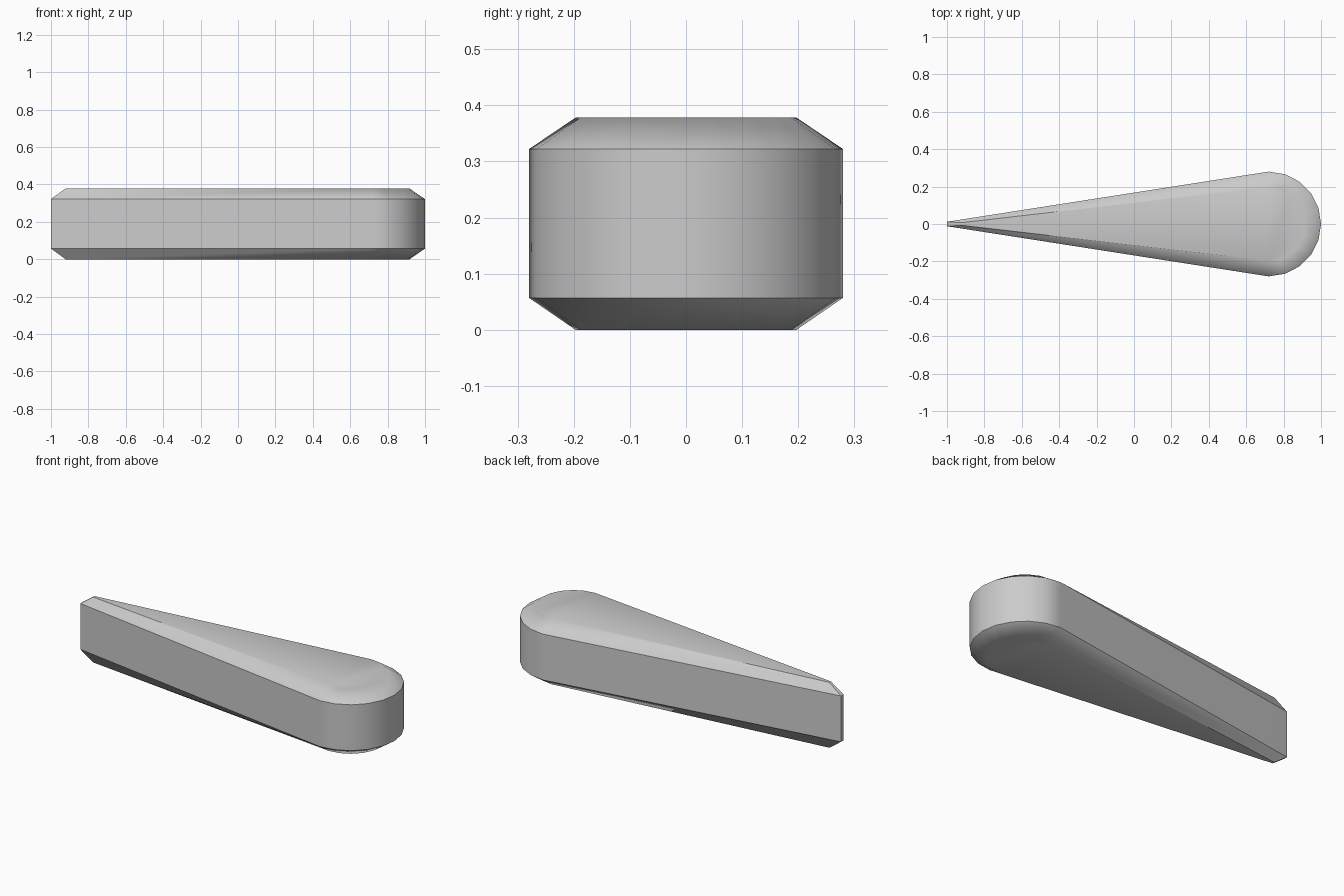
import bpy, bmesh, math

if "Cube" in bpy.data.objects:
    bpy.data.objects.remove(bpy.data.objects["Cube"])

CX = 0.72      # centre of the rounded end
STEPS = 10     # facets around the half circle


def outline(radius, tip_x, tip_half):
    """Teardrop outline, counter-clockwise from the narrow tip."""
    pts = [(tip_x, -tip_half)]
    for i in range(STEPS + 1):
        a = math.radians(-90 + 180 * i / STEPS)
        pts.append((CX + radius * math.cos(a), radius * math.sin(a)))
    pts.append((tip_x, tip_half))
    return pts


# Teardrop slab: four stacked outlines, chamfered at top and bottom
rim = outline(0.28, -1.0, 0.012)
cap = outline(0.197, -0.922, 0.007)
layers = [(cap, 0.0), (rim, 0.057), (rim, 0.322), (cap, 0.378)]

bm = bmesh.new()
rings = [[bm.verts.new((x, y, z)) for x, y in pts] for pts, z in layers]
n = len(rim)
for low, high in zip(rings, rings[1:]):
    for i in range(n):
        j = (i + 1) % n
        bm.faces.new((low[i], low[j], high[j], high[i]))
bm.faces.new(rings[0][::-1])
bm.faces.new(rings[-1])
bmesh.ops.recalc_face_normals(bm, faces=bm.faces)

mesh = bpy.data.meshes.new("teardrop_wedge")
bm.to_mesh(mesh)
bm.free()
wedge = bpy.data.objects.new("teardrop_wedge", mesh)
bpy.context.collection.objects.link(wedge)

# Smooth curved end and soft chamfers, flat long sides
bpy.context.view_layer.objects.active = wedge
wedge.select_set(True)
bpy.ops.object.shade_smooth_by_angle(angle=math.radians(40))
weighted = wedge.modifiers.new("flat_sides", 'WEIGHTED_NORMAL')
weighted.keep_sharp = True
